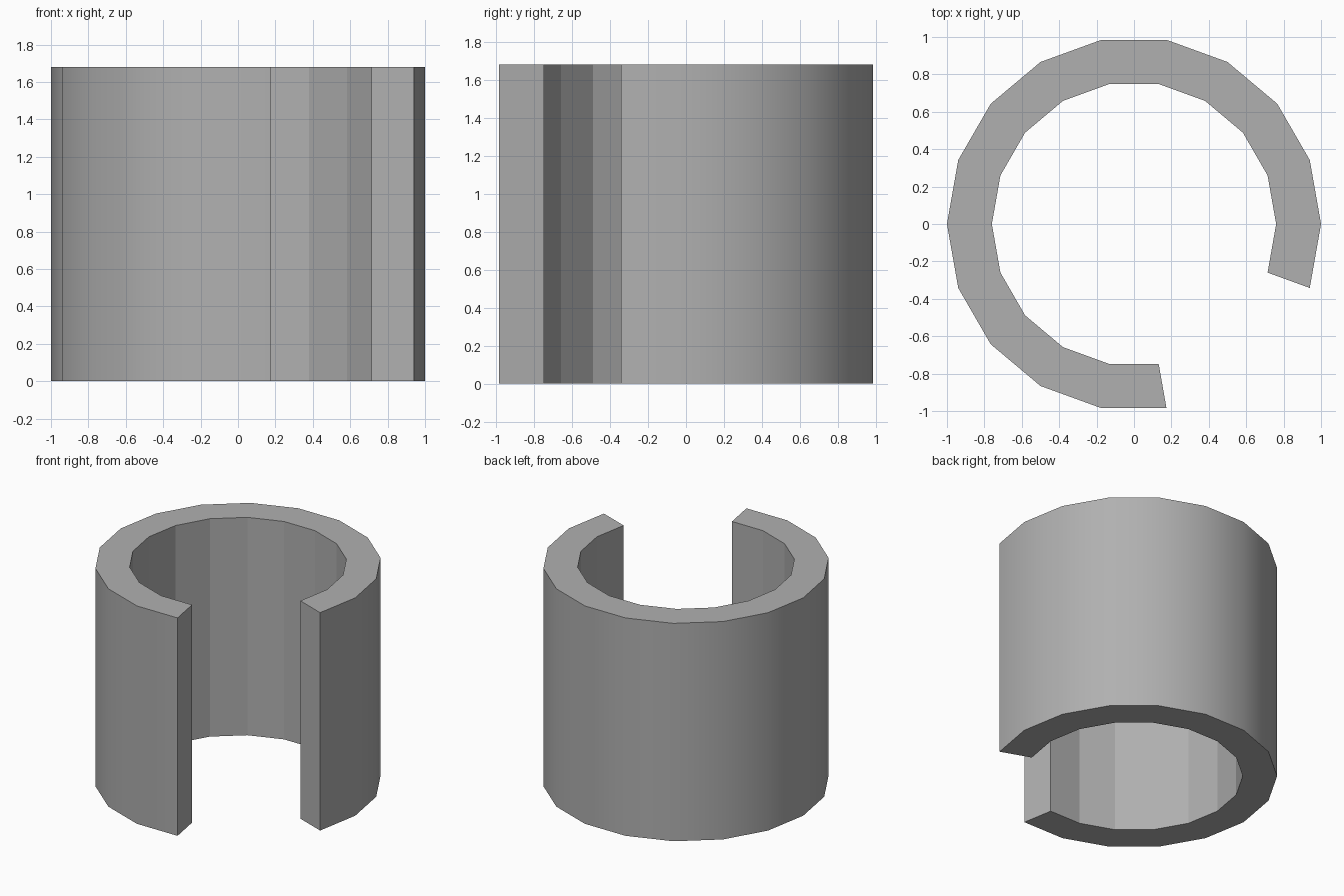
import bpy, bmesh
from math import cos, sin, radians

if "Cube" in bpy.data.objects:
    bpy.data.objects.remove(bpy.data.objects["Cube"])

OUTER, INNER, HEIGHT = 1.0, 0.76, 1.68
STEP, SEGMENTS, START = 20, 15, -20   # 18-sided ring with three sides left open

bm = bmesh.new()


def section(angle):
    # Rectangular wall section at one angle
    c, s = cos(radians(angle)), sin(radians(angle))
    return [bm.verts.new((r * c, r * s, z))
            for r, z in ((INNER, 0), (OUTER, 0), (OUTER, HEIGHT), (INNER, HEIGHT))]


# Wall: sections joined around the arc, with only the outside smooth
sections = [section(START + STEP * i) for i in range(SEGMENTS + 1)]
for a, b in zip(sections, sections[1:]):
    for k in range(4):
        n = (k + 1) % 4
        face = bm.faces.new((a[k], a[n], b[n], b[k]))
        face.smooth = k == 1

# Flat ends at the opening
bm.faces.new(sections[0])
bm.faces.new(sections[-1][::-1])
bmesh.ops.recalc_face_normals(bm, faces=bm.faces)

# Keep rims and opening edges sharp
for edge in bm.edges:
    if edge.calc_face_angle(0) > radians(35):
        edge.smooth = False

mesh = bpy.data.meshes.new("split_ring")
bm.to_mesh(mesh)
bm.free()
ring = bpy.data.objects.new("split_ring", mesh)
bpy.context.collection.objects.link(ring)

# Dark grey surface
grey = bpy.data.materials.new("dark_grey")
grey.diffuse_color = (0.435, 0.435, 0.435, 1)
grey.use_nodes = True
grey.node_tree.nodes["Principled BSDF"].inputs["Base Color"].default_value = grey.diffuse_color
mesh.materials.append(grey)
